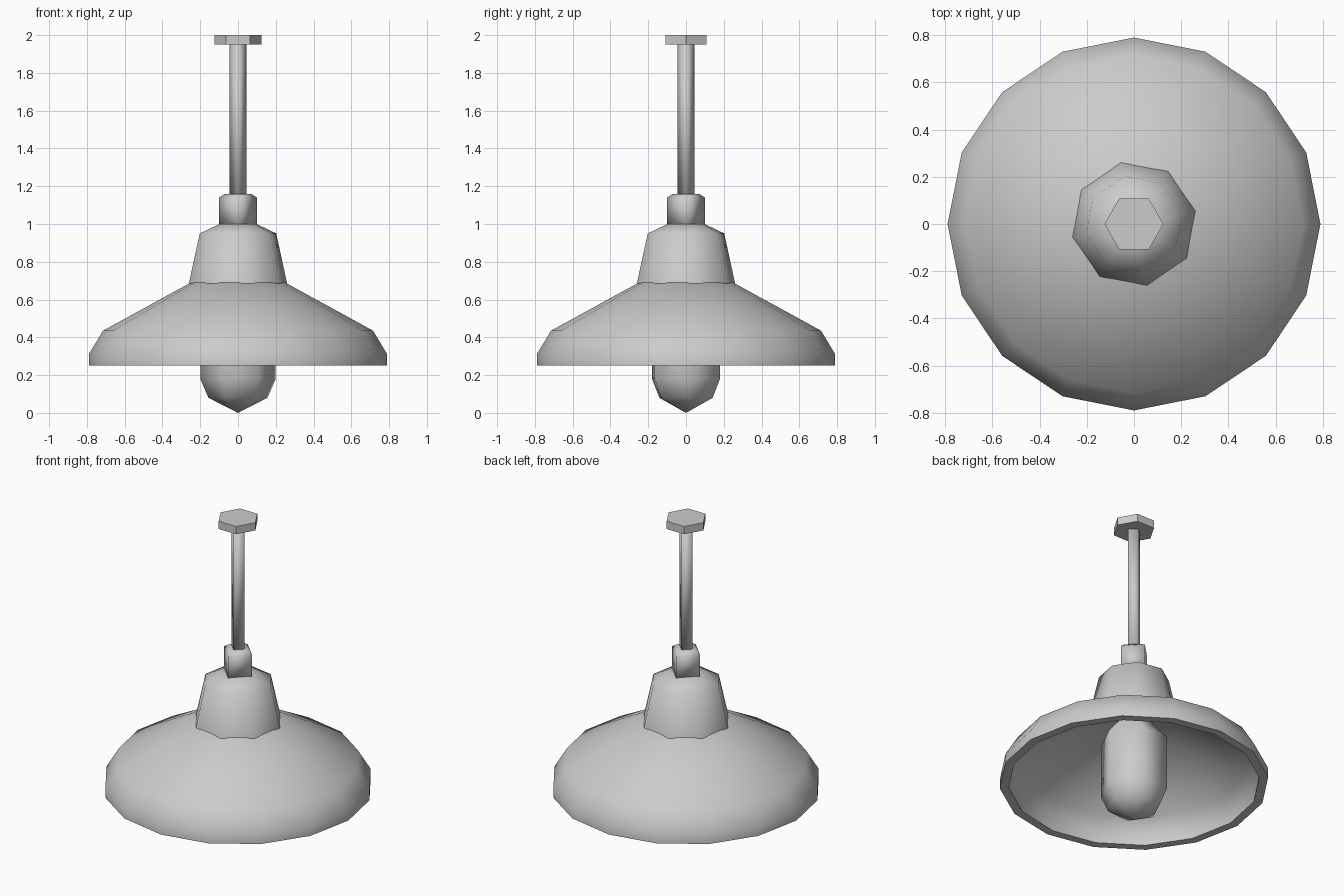
import bpy
import bmesh
from math import radians, tau
from mathutils import Matrix

cube = bpy.data.objects.get("Cube")
if cube:
    bpy.data.objects.remove(cube, do_unlink=True)

GREY = (0.6, 0.6, 0.6, 1.0)
metal = bpy.data.materials.new("plain grey")
metal.use_nodes = True
metal.diffuse_color = GREY
metal.node_tree.nodes["Principled BSDF"].inputs["Base Color"].default_value = GREY


def lathe(name, profile, sides, turn=0, smooth=None):
    """Spin a profile of (radius, height) points around the z axis."""
    bm = bmesh.new()
    points = [bm.verts.new((r, 0, z)) for r, z in profile]
    edges = [bm.edges.new(pair) for pair in zip(points, points[1:])]
    bmesh.ops.spin(bm, geom=points + edges, cent=(0, 0, 0), axis=(0, 0, 1),
                   angle=tau, steps=sides, use_merge=False)
    bmesh.ops.remove_doubles(bm, verts=bm.verts, dist=0.0005)
    # Merge the triangle fans of flat ends into single faces
    bmesh.ops.dissolve_limit(bm, angle_limit=radians(1), verts=bm.verts, edges=bm.edges)
    bmesh.ops.recalc_face_normals(bm, faces=bm.faces)
    bmesh.ops.rotate(bm, verts=bm.verts, matrix=Matrix.Rotation(radians(turn), 3, "Z"))
    mesh = bpy.data.meshes.new(name)
    bm.to_mesh(mesh)
    bm.free()
    obj = bpy.data.objects.new(name, mesh)
    mesh.materials.append(metal)
    bpy.context.collection.objects.link(obj)
    if smooth:
        bpy.ops.object.select_all(action="DESELECT")
        obj.select_set(True)
        bpy.context.view_layer.objects.active = obj
        bpy.ops.object.shade_smooth_by_angle(angle=radians(smooth))
    return obj


# Ceiling mount and hanging rod
lathe("ceiling_plate", [(0, 1.95), (0.125, 1.95), (0.125, 2), (0, 2)], 6)
lathe("rod", [(0, 1.1), (0.045, 1.1), (0.045, 1.96), (0, 1.96)], 4, smooth=91)

# Square collar with a bevelled top
lathe("collar", [(0, 0.98), (0.1, 0.98), (0.1, 1.14), (0.07, 1.16), (0, 1.16)],
      4, smooth=91)

# Tapered cap over the shade
lathe("cap", [(0, 0.685), (0.266, 0.685), (0.207, 0.95), (0.1, 1), (0, 1)],
      8, turn=12, smooth=60)

# Wide hollow shade with a thick rim
lathe("shade", [(0, 0.69), (0.25, 0.69), (0.715, 0.435), (0.79, 0.31), (0.79, 0.25),
                (0.737, 0.25), (0.737, 0.3), (0.675, 0.4), (0.235, 0.64), (0, 0.64)],
      16, smooth=50)

# Bulb and its neck
lathe("bulb", [(0, 0), (0.157, 0.08), (0.2, 0.18), (0.2, 0.53), (0.115, 0.63), (0.115, 0.67),
               (0, 0.67)], 6, turn=4, smooth=70)
